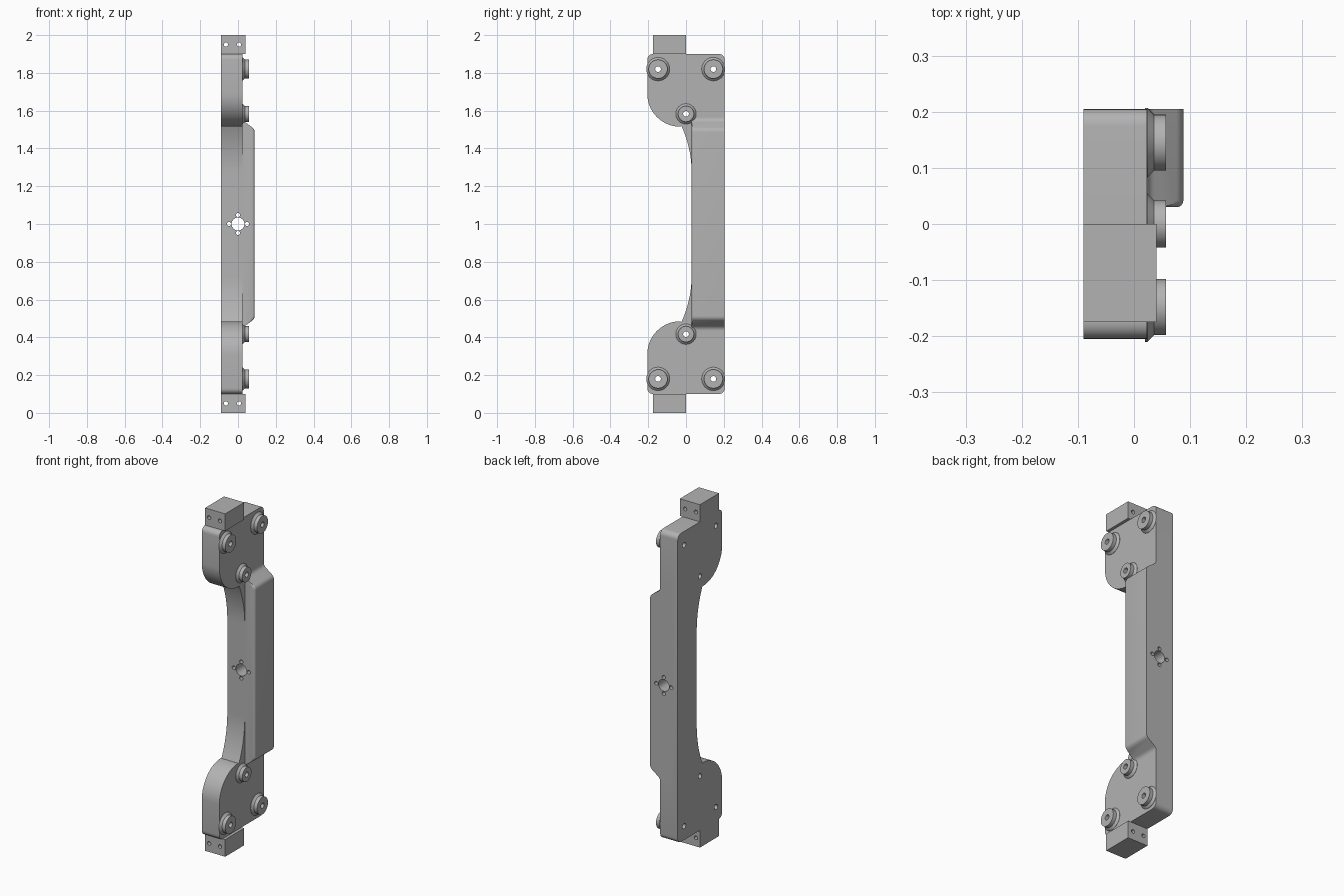
import bpy, bmesh
from math import sin, cos, pi, radians
from mathutils import Vector, Matrix

if "Cube" in bpy.data.objects:
    bpy.data.objects.remove(bpy.data.objects["Cube"])

grey = bpy.data.materials.new("machined grey")
grey.use_nodes = True
grey.diffuse_color = (0.45, 0.45, 0.45, 1)
grey.node_tree.nodes["Principled BSDF"].inputs["Base Color"].default_value = (0.45, 0.45, 0.45, 1)


def finish(name, bm):
    bmesh.ops.recalc_face_normals(bm, faces=bm.faces)
    mesh = bpy.data.meshes.new(name)
    bm.to_mesh(mesh)
    bm.free()
    mesh.materials.append(grey)
    ob = bpy.data.objects.new(name, mesh)
    bpy.context.collection.objects.link(ob)
    return ob


def arc(cu, cv, r, a0, a1, n=10):
    """Points on a circle, angles in degrees."""
    steps = [radians(a0 + (a1 - a0) * i / n) for i in range(n + 1)]
    return [(cu + r * cos(a), cv + r * sin(a)) for a in steps]


def prism(points, place, depth):
    """Closed profile extruded along a vector."""
    bm = bmesh.new()
    face = bm.faces.new([bm.verts.new(place(u, v)) for u, v in points])
    new = bmesh.ops.extrude_face_region(bm, geom=[face])["geom"]
    bmesh.ops.translate(bm, vec=depth, verts=[g for g in new if isinstance(g, bmesh.types.BMVert)])
    return bm


def drill(bm, centre, axis, r, length):
    turn = Matrix.Rotation(pi / 2, 4, "Y" if axis == "X" else "X")
    bmesh.ops.create_cone(bm, cap_ends=True, segments=32, radius1=r, radius2=r, depth=length,
                          matrix=Matrix.Translation(centre) @ turn)


def combine(ob, tool, operation):
    mod = ob.modifiers.new("combine", "BOOLEAN")
    mod.operation, mod.object, mod.solver = operation, tool, "EXACT"
    graph = bpy.context.evaluated_depsgraph_get()
    mesh = bpy.data.meshes.new_from_object(ob.evaluated_get(graph))
    ob.modifiers.clear()
    ob.data = mesh
    bpy.data.objects.remove(tool)


def smooth(ob, angle=28):
    bpy.ops.object.select_all(action="DESELECT")
    ob.select_set(True)
    bpy.context.view_layer.objects.active = ob
    bpy.ops.object.shade_smooth_by_angle(angle=radians(angle))


def mirrored(points):
    """Continue an upper half profile with its reflection about z = 1."""
    return points + [(u, 2 - v) for u, v in reversed(points)]


# Side plate: two lobed ends joined by a waisted web
upper = (arc(0.175, 1.87, 0.03, 0, 90, 6) + arc(-0.175, 1.87, 0.03, 90, 180, 6)
         + arc(-0.03, 1.69, 0.175, 180, 270, 20) + arc(-0.57, 1.27, 0.6, 24.6, 0, 14))
body = finish("side_plate", prism(mirrored(upper), lambda y, z: (-0.09, y, z), Vector((0.113, 0, 0))))

# Raised rear rail with blended ramps at both ends
ramp = ([(-0.05, 1.565)] + arc(0.053, 1.565, 0.03, 180, 235, 6)
        + arc(0.058, 1.487, 0.03, 55, 0, 6))
bm = prism(mirrored(ramp), lambda x, z: (x, 0.03, z), Vector((0, 0.175, 0)))
rim = [e for e in bm.edges if all(abs(v.co.y - 0.03) < 1e-4 and v.co.x > 0.055 for v in e.verts)]
bmesh.ops.bevel(bm, geom=rim, offset=0.012, segments=4, profile=0.5, affect="EDGES")
combine(body, finish("rear_rail", bm), "UNION")

# Mounting points: y, z, boss radius
mounts = [(y, z, r) for y, h, r in ((-0.148, 1.82, 0.05), (0.145, 1.82, 0.05), (0, 1.583, 0.042))
          for z in (h, 2 - h)]

# Bolt holes, and the centre bore with its ring of small holes
bm = bmesh.new()
for y, z, r in mounts:
    drill(bm, (0, y, z), "X", 0.015, 0.6)
drill(bm, (0, 0.1, 1), "Y", 0.034, 0.6)
for k in range(4):
    drill(bm, (0.048 * cos(k * pi / 2), 0.1, 1 + 0.048 * sin(k * pi / 2)), "Y", 0.011, 0.6)
cutter = finish("hole_cutter", bm)
cutter.hide_render = True
combine(body, cutter, "DIFFERENCE")
body.name = "frame_body"
smooth(body)

# Flared hollow bosses
for i, (y, z, r) in enumerate(mounts):
    bm = bmesh.new()
    section = [(0.015, 0.02), (r + 0.012, 0.02), (r + 0.012, 0.024), (r, 0.036), (r, 0.057), (0.015, 0.057)]
    verts = [bm.verts.new((x, y + q, z)) for q, x in section]
    edges = [bm.edges.new((verts[j], verts[(j + 1) % len(verts)])) for j in range(len(verts))]
    bmesh.ops.spin(bm, geom=verts + edges, cent=(0, y, z), axis=(1, 0, 0),
                   angle=2 * pi, steps=40, use_merge=True)
    bmesh.ops.remove_doubles(bm, verts=bm.verts, dist=1e-5)
    smooth(finish(f"boss_{i + 1}", bm))

# End blocks with two cross holes each
for name, z in (("top_block", 1.95), ("bottom_block", 0.05)):
    bm = bmesh.new()
    bmesh.ops.create_cube(bm, size=1, matrix=Matrix.Translation((-0.025, -0.0875, z))
                          @ Matrix.Diagonal((0.13, 0.175, 0.1, 1)))
    block = finish(name, bm)
    bm = bmesh.new()
    for x in (-0.064, 0.006):
        drill(bm, (x, -0.0875, z), "Y", 0.011, 0.4)
    cutter = finish("block_cutter", bm)
    cutter.hide_render = True
    combine(block, cutter, "DIFFERENCE")
    smooth(block)
